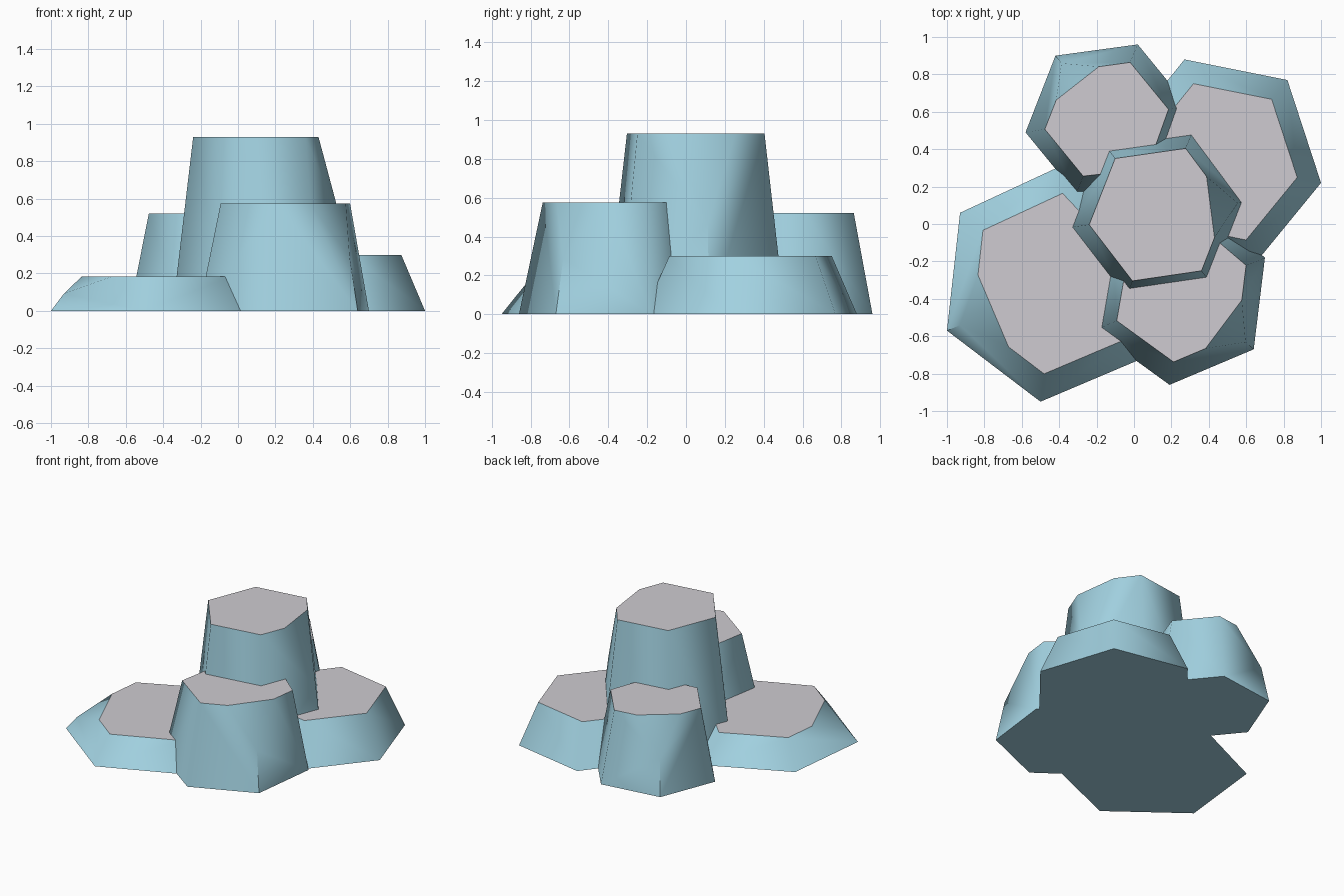
import bpy, bmesh
from mathutils import Vector

if "Cube" in bpy.data.objects:
    bpy.data.objects.remove(bpy.data.objects["Cube"])


def material(name, rgb):
    m = bpy.data.materials.new(name)
    m.diffuse_color = (*rgb, 1)
    m.use_nodes = True
    m.node_tree.nodes["Principled BSDF"].inputs["Base Color"].default_value = m.diffuse_color
    return m


side_mat = material("pale_blue_stone", (0.36, 0.64, 0.75))
top_mat = material("grey_stone_top", (0.62, 0.60, 0.64))


def column(name, height, centre, base, taper=0.76, chip=None):
    """Tapered six-sided rock column, optionally with one top corner chipped off."""
    c = Vector(centre)
    bm = bmesh.new()
    low = [bm.verts.new((x, y, 0)) for x, y in base]
    high = [bm.verts.new((*(c + (Vector(p) - c) * taper), height)) for p in base]
    n = len(base)
    bm.faces.new(low)
    bm.faces.new(high)
    for i in range(n):
        j = (i + 1) % n
        bm.faces.new((low[i], low[j], high[j], high[i]))

    # chipped corner: plane through the middles of the three edges that meet there
    chip_low = None
    if chip is not None:
        corner = high[chip].co.copy()
        a, b, chip_low = [(corner + v.co) / 2 for v in
                          (high[chip - 1], high[(chip + 1) % n], low[chip])]
        normal = (b - a).cross(chip_low - a).normalized()
        if normal.dot(corner - a) < 0:
            normal.negate()
        cut = bmesh.ops.bisect_plane(bm, geom=bm.verts[:] + bm.edges[:] + bm.faces[:],
                                     plane_co=a, plane_no=normal, clear_outer=True)
        edges = [e for e in cut["geom_cut"] if isinstance(e, bmesh.types.BMEdge)]
        bmesh.ops.contextual_create(bm, geom=edges)
    bmesh.ops.recalc_face_normals(bm, faces=bm.faces[:])
    bm.normal_update()

    # flat top in grey, softly shaded sides, crisp rims and chipped edge
    for f in bm.faces:
        f.material_index = 1 if f.normal.z > 0.95 else 0
        f.smooth = abs(f.normal.z) < 0.95
    for e in bm.edges:
        e.smooth = all(f.smooth for f in e.link_faces)
        if chip_low is not None:
            near = [(v.co - chip_low).length < 1e-3 for v in e.verts]
            if any(near) and min(v.co.z for v in e.verts) < 1e-4:
                e.smooth = False

    mesh = bpy.data.meshes.new(name)
    bm.to_mesh(mesh)
    bm.free()
    mesh.materials.append(side_mat)
    mesh.materials.append(top_mat)
    ob = bpy.data.objects.new(name, mesh)
    bpy.context.collection.objects.link(ob)


# tall middle column
column("centre_column", 0.93, (0.13, 0.05),
       [(-.35, -.02), (-.17, .44), (.32, .51), (.61, .12), (.43, -.34), (-.05, -.41)],
       taper=0.77, chip=3)
# wide low slab
column("left_slab", 0.185, (-.42, -.33),
       [(-.93, .06), (-1, -.57), (-.50, -.95), (.09, -.70), (.10, -.18), (-.37, .32)], chip=1)
# low block at the back right
column("right_block", 0.30, (.47, .34),
       [(.27, .88), (.82, .77), (1, .22), (.64, -.22), (.11, -.11), (-.06, .47)])
# medium column at the back left
column("back_column", 0.52, (-.15, .56),
       [(-.42, .90), (.02, .96), (.29, .63), (.14, .21), (-.31, .16), (-.58, .49)], chip=0)
# medium column at the front
column("front_column", 0.575, (.28, -.35),
       [(-.21, -.57), (.19, -.86), (.64, -.67), (.70, -.18), (.37, .10), (-.12, -.05)], chip=2)
